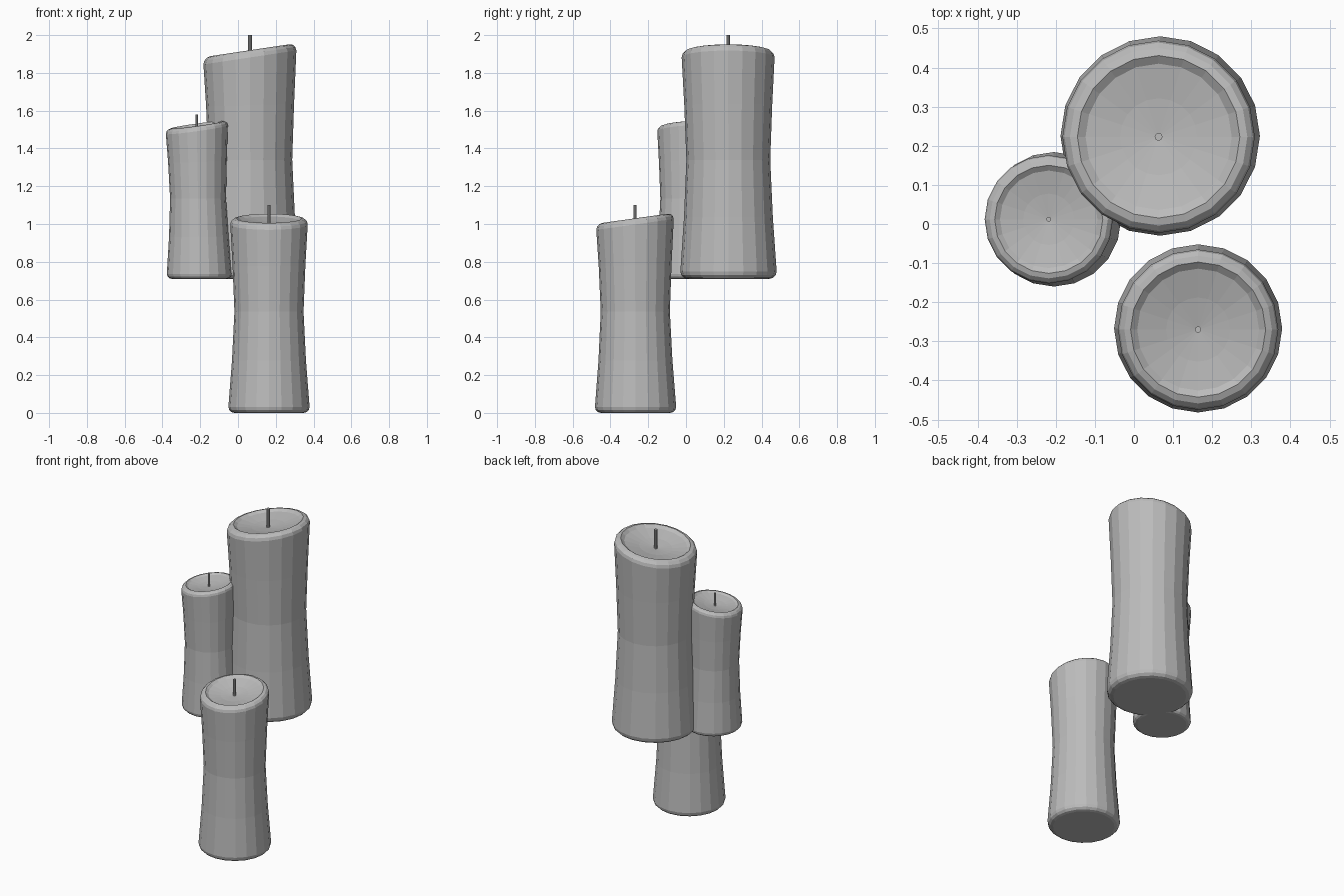
import bpy, math

cube = bpy.data.objects.get("Cube")
if cube:
    bpy.data.objects.remove(cube)

SIDES = 20

wax = bpy.data.materials.new("grey wax")
wax.use_nodes = True
GREY = (0.5, 0.5, 0.5, 1)
wax.diffuse_color = GREY
wax.node_tree.nodes["Principled BSDF"].inputs["Base Color"].default_value = GREY


def lathe(name, rings, sides=SIDES):
    """Closed turned shape; each ring is (radius, height, centre x, centre y, slope x, slope y)."""
    verts, faces = [], []
    for r, z, cx, cy, sx, sy in rings:
        for i in range(sides):
            a = 2 * math.pi * i / sides
            dx, dy = r * math.cos(a), r * math.sin(a)
            verts.append((cx + dx, cy + dy, z + sx * dx + sy * dy))
    for k in range(len(rings) - 1):
        for i in range(sides):
            j = (i + 1) % sides
            faces.append((k * sides + i, k * sides + j, (k + 1) * sides + j, (k + 1) * sides + i))
    faces.append(tuple(reversed(range(sides))))
    last = (len(rings) - 1) * sides
    faces.append(tuple(range(last, last + sides)))
    mesh = bpy.data.meshes.new(name)
    mesh.from_pydata(verts, [], faces)
    mesh.materials.append(wax)
    obj = bpy.data.objects.new(name, mesh)
    bpy.context.collection.objects.link(obj)
    return obj


def candle(name, base, top, z0, z1, radii, slope, wick_r, wick_top):
    """Waisted body with rounded foot, slanted rim and dished top, plus a wick."""
    r_foot, r_waist, r_top = radii
    height = z1 - z0
    b = 0.15 * r_foot
    rings = []

    def ring(r, z, t, tilt=0.0):
        cx = base[0] + (top[0] - base[0]) * t
        cy = base[1] + (top[1] - base[1]) * t
        rings.append((r, z, cx, cy, slope[0] * tilt, slope[1] * tilt))

    # rounded foot
    for k in range(4):
        a = math.pi / 2 * k / 3
        ring(r_foot - b + b * math.sin(a), z0 + b * (1 - math.cos(a)), 0)
    # waisted side
    ring(r_waist + (r_foot - r_waist) * 0.4, z0 + height * 0.27, 0.2)
    ring(r_waist, z0 + height * 0.52, 0.5)
    ring(r_waist + (r_top - r_waist) * 0.45, z0 + height * 0.76, 0.75, 0.2)
    # rounded slanted shoulder
    for k in range(4):
        a = math.pi / 2 * k / 3
        ring(r_top - b + b * math.cos(a), z1 - b * (1 - math.sin(a)), 1, 1)
    # dished top
    ring(r_top * 0.76, z1 - 0.06 * r_top, 1, 1)
    ring(r_top * 0.4, z1 - 0.13 * r_top, 1, 1)
    ring(wick_r, z1 - 0.17 * r_top, 1, 1)
    lathe(name, rings)

    # wick
    x, y = top
    lathe(name + "_wick", [(wick_r, z, x, y, 0, 0) for z in (z1 - 0.2 * r_top, wick_top)], 10)


candle("large_candle", (0.067, 0.225), (0.063, 0.223), 0.71, 1.92,
       (0.255, 0.222, 0.246), (0.15, 0.0), 0.01, 2.0)
candle("medium_candle", (0.164, -0.267), (0.164, -0.27), 0.0, 1.03,
       (0.215, 0.183, 0.205), (0.0, 0.14), 0.008, 1.1)
candle("small_candle", (-0.205, 0.012), (-0.218, 0.012), 0.71, 1.525,
       (0.172, 0.148, 0.164), (0.14, 0.05), 0.006, 1.58)
